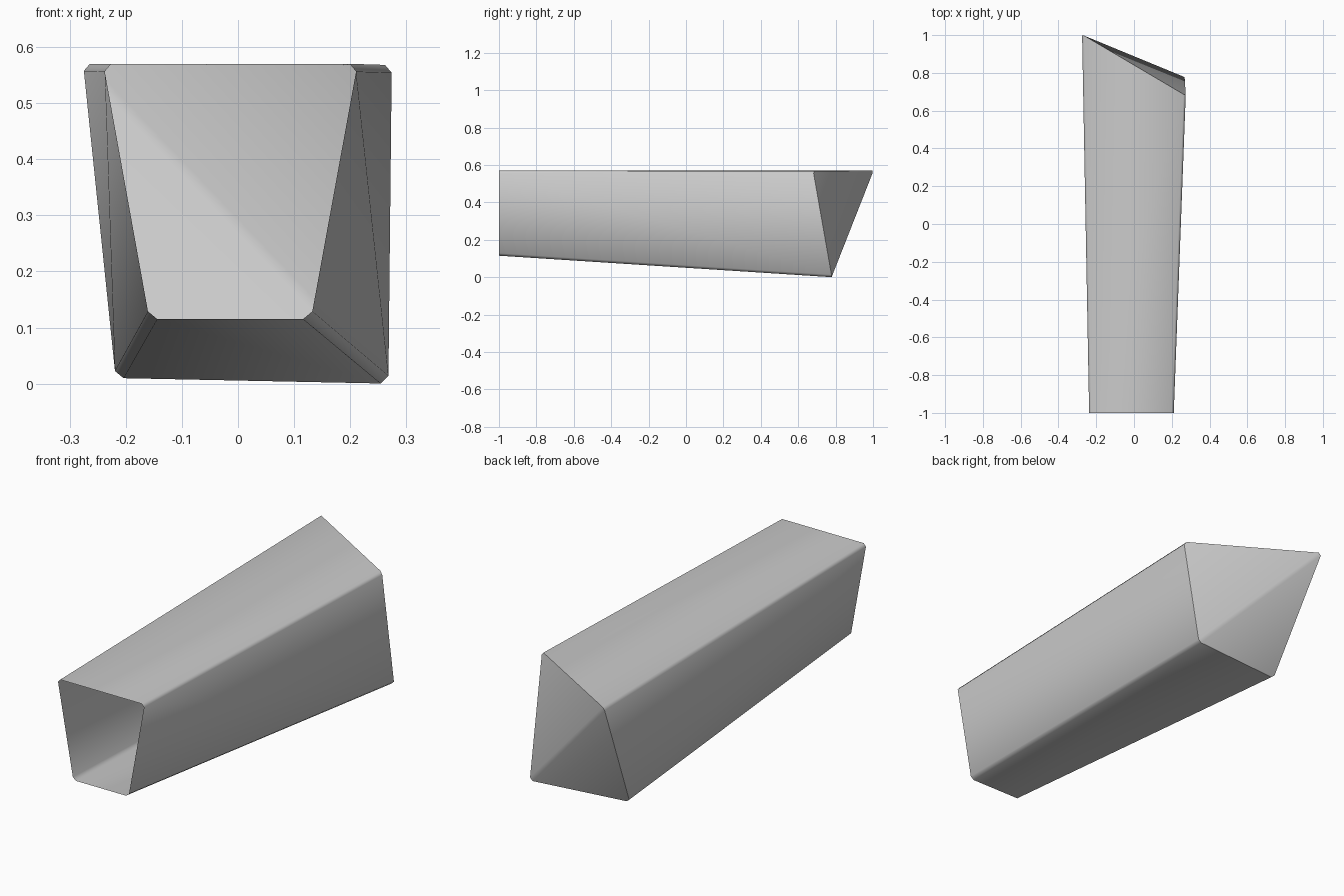
import bpy
import bmesh
from mathutils import Vector
from math import radians

cube = bpy.data.objects.get("Cube")
if cube:
    bpy.data.objects.remove(cube, do_unlink=True)

grey = bpy.data.materials.new("plain_grey")
grey.use_nodes = True
color = (0.6, 0.6, 0.6, 1)
grey.diffuse_color = color
grey.node_tree.nodes["Principled BSDF"].inputs["Base Color"].default_value = color

# Corners in order: top right, top left, bottom left, bottom right (seen from the front: -x, +x, +x, -x)
front = [(-0.24, -1, 0.57), (0.213, -1, 0.57), (0.13, -1, 0.115), (-0.158, -1, 0.115)]
back = [(-0.276, 1.004, 0.57), (0.274, 0.68, 0.568), (0.268, 0.78, 0), (-0.218, 0.73, 0.01)]


def chamfered_ring(bm, corners, size=0.014):
    """Two vertices per corner, each a little way along one of its edges."""
    pts = [Vector(c) for c in corners]
    ring = []
    for i, p in enumerate(pts):
        for other in (pts[i - 1], pts[(i + 1) % len(pts)]):
            ring.append(bm.verts.new(p + (other - p).normalized() * size))
    return ring


bm = bmesh.new()
f = chamfered_ring(bm, front)
b = chamfered_ring(bm, back)

# Tube walls, split along the diagonal that runs from the upper front to the lower back
for i in range(len(f)):
    j = (i + 1) % len(f)
    if i < 5:
        bm.faces.new((f[i], f[j], b[j]))
        bm.faces.new((f[i], b[j], b[i]))
    else:
        bm.faces.new((f[i], f[j], b[i]))
        bm.faces.new((f[j], b[j], b[i]))

# Slanted back cap: two panels either side of a narrow ridge; the front stays open
bm.faces.new((b[1], b[2], b[3], b[4]))
bm.faces.new((b[5], b[6], b[7], b[0]))
bm.faces.new((b[0], b[1], b[4], b[5]))
bmesh.ops.recalc_face_normals(bm, faces=bm.faces)

mesh = bpy.data.meshes.new("tapered_sleeve")
bm.to_mesh(mesh)
bm.free()
mesh.materials.append(grey)
sleeve = bpy.data.objects.new("tapered_sleeve", mesh)
bpy.context.collection.objects.link(sleeve)

bpy.ops.object.select_all(action='DESELECT')
sleeve.select_set(True)
bpy.context.view_layer.objects.active = sleeve
bpy.ops.object.shade_smooth_by_angle(angle=radians(55))
